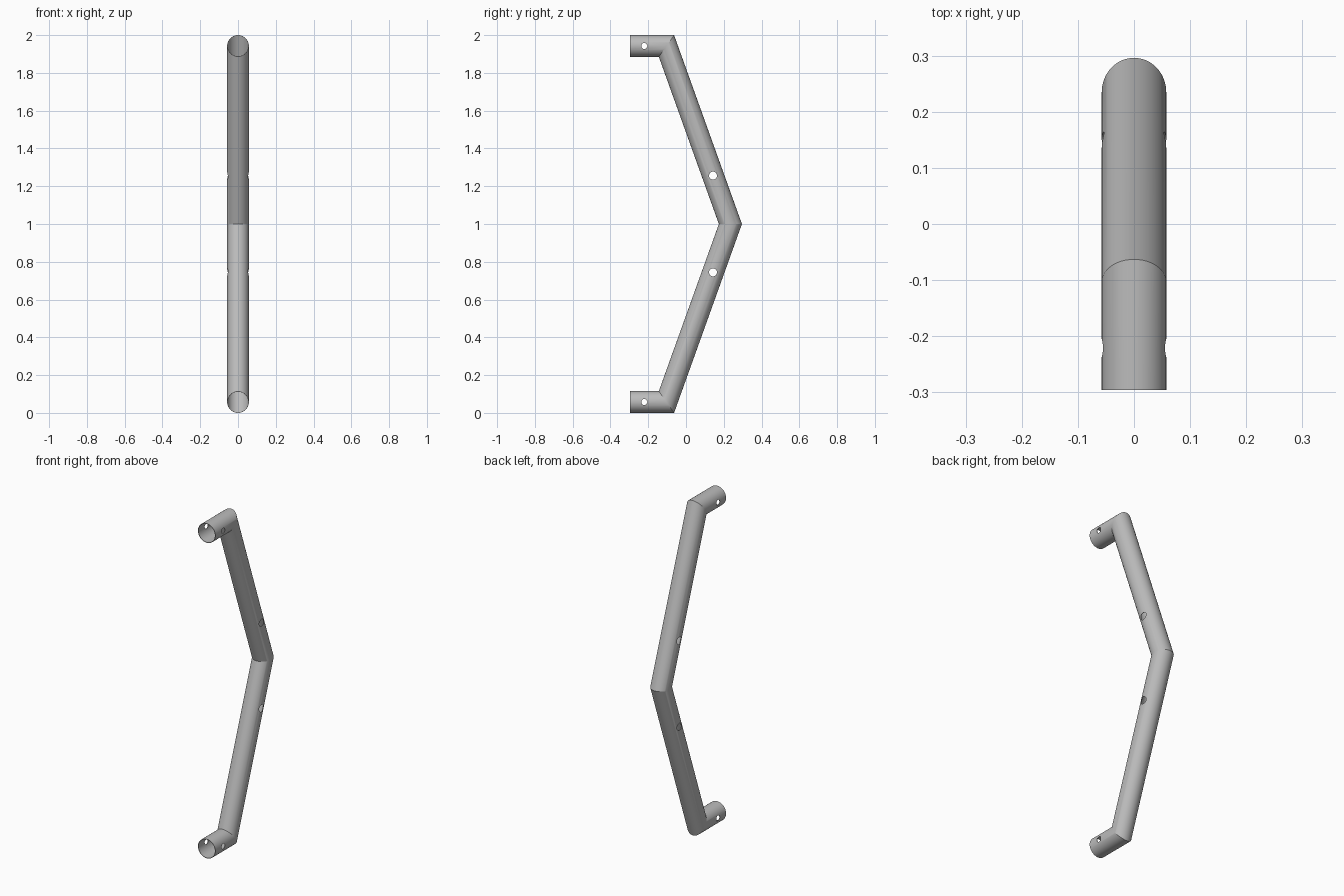
import bpy, bmesh, math
from mathutils import Vector

cube = bpy.data.objects.get("Cube")
if cube:
    bpy.data.objects.remove(cube, do_unlink=True)

RADIUS, WALL, SIDES = 0.0575, 0.003, 64
END_Y, ELBOW_Y, APEX_Y = -0.296, -0.1035, 0.235

steel = bpy.data.materials.new("grey_steel")
steel.use_nodes = True
color = (0.5, 0.5, 0.5, 1)
steel.diffuse_color = color
steel.node_tree.nodes["Principled BSDF"].inputs["Base Color"].default_value = color

# Centre line of the bent tube, from the lower end to the upper end
lower = [Vector((0, END_Y, RADIUS)), Vector((0, ELBOW_Y, RADIUS))]
path = lower + [Vector((0, APEX_Y, 1))]
path += [Vector((0, p.y, 2 - p.z)) for p in reversed(lower)]


def mitred_rings(bm, radius):
    """Circles swept along the path and cut on each mitre plane."""
    rings = []
    across = Vector((1, 0, 0))
    for i, point in enumerate(path):
        before = (point - path[i - 1]).normalized() if i else None
        after = (path[i + 1] - point).normalized() if i + 1 < len(path) else None
        before, after = before or after, after or before
        tangent = (before + after).normalized()
        side = across.cross(tangent) / tangent.dot(before)
        rings.append([bm.verts.new(point + radius * (across * math.cos(a) + side * math.sin(a)))
                      for a in (math.tau * k / SIDES for k in range(SIDES))])
    return rings


def bridge(bm, a, b):
    for k in range(SIDES):
        n = (k + 1) % SIDES
        bm.faces.new((a[k], a[n], b[n], b[k]))


# Hollow tube with open ends
bm = bmesh.new()
outer, inner = mitred_rings(bm, RADIUS), mitred_rings(bm, RADIUS - WALL)
for shell in (outer, inner):
    for a, b in zip(shell, shell[1:]):
        bridge(bm, a, b)
for end in (0, -1):
    bridge(bm, outer[end], inner[end])
bmesh.ops.recalc_face_normals(bm, faces=bm.faces)
mesh = bpy.data.meshes.new("bent_tube_handle")
bm.to_mesh(mesh)
bm.free()
mesh.materials.append(steel)
tube = bpy.data.objects.new("bent_tube_handle", mesh)
bpy.context.collection.objects.link(tube)

# Cross-drilled holes: one near each end and one on each sloping leg
bm = bmesh.new()
leg_hole = path[2].lerp(path[1], 0.272)
for centre, radius in ((Vector((0, -0.221, RADIUS)), 0.016), (leg_hole, 0.021)):
    for z in (centre.z, 2 - centre.z):
        drill = bmesh.ops.create_cone(bm, cap_ends=True, segments=32, radius1=radius,
                                      radius2=radius, depth=0.3)["verts"]
        for v in drill:
            v.co = Vector((v.co.z, v.co.x + centre.y, v.co.y + z))
bmesh.ops.recalc_face_normals(bm, faces=bm.faces)
mesh = bpy.data.meshes.new("hole_cutter")
bm.to_mesh(mesh)
bm.free()
mesh.materials.append(steel)
cutter = bpy.data.objects.new("hole_cutter", mesh)
cutter.hide_render = True
bpy.context.collection.objects.link(cutter)

boolean = tube.modifiers.new("holes", "BOOLEAN")
boolean.operation = "DIFFERENCE"
boolean.solver = "EXACT"
boolean.object = cutter
bpy.ops.object.select_all(action="DESELECT")
tube.select_set(True)
bpy.context.view_layer.objects.active = tube
bpy.ops.object.modifier_apply(modifier=boolean.name)
bpy.data.objects.remove(cutter, do_unlink=True)
bpy.ops.object.shade_smooth_by_angle(angle=math.radians(20))
